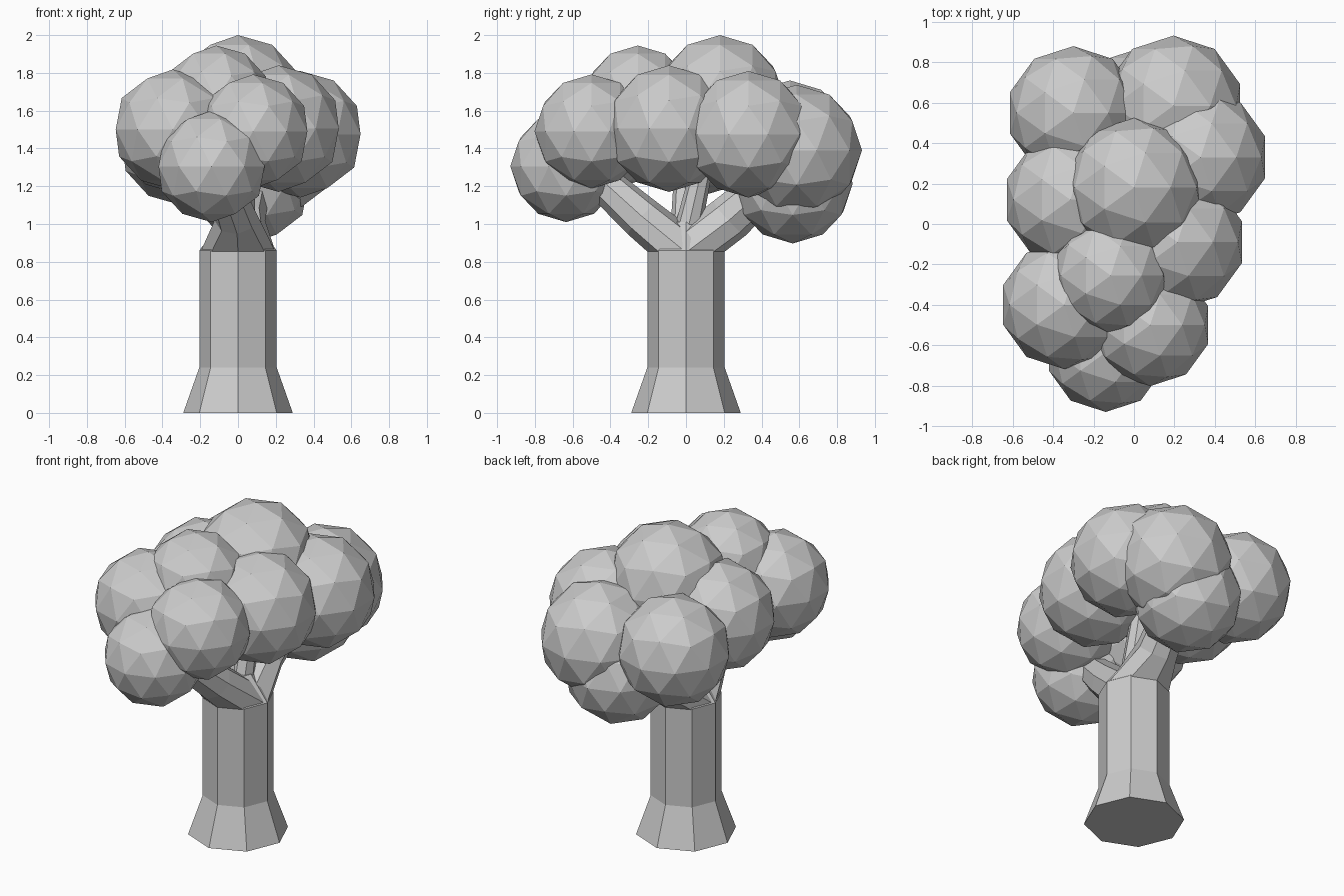
import bpy, bmesh, math
from mathutils import Vector

if "Cube" in bpy.data.objects:
    bpy.data.objects.remove(bpy.data.objects["Cube"])


def loft(name, rings, sides=8):
    """Tapered tube; each ring is (centre, radius, normal)."""
    bm = bmesh.new()
    loops = []
    for centre, radius, normal in rings:
        q = Vector((0, 0, 1)).rotation_difference(Vector(normal).normalized())
        loops.append([bm.verts.new(Vector(centre) + q @ Vector((
            radius * math.cos(math.tau * i / sides),
            radius * math.sin(math.tau * i / sides), 0))) for i in range(sides)])
    for a, b in zip(loops, loops[1:]):
        for i in range(sides):
            j = (i + 1) % sides
            bm.faces.new((a[i], a[j], b[j], b[i]))
    bm.faces.new(loops[0][::-1])
    bm.faces.new(loops[-1])
    bmesh.ops.recalc_face_normals(bm, faces=bm.faces)
    me = bpy.data.meshes.new(name)
    bm.to_mesh(me)
    bm.free()
    ob = bpy.data.objects.new(name, me)
    bpy.context.collection.objects.link(ob)
    return ob


UP = (0, 0, 1)

# Trunk with flared foot and a tapering crotch
loft("trunk", [((0, 0, 0), 0.29, UP), ((0, 0, 0.24), 0.205, UP),
               ((0, 0, 0.86), 0.205, UP), ((0, 0, 1.01), 0.09, UP)])

# Two main limbs, splitting to front and back
loft("front_limb", [((0, 0, 0.85), 0.2, UP),
                    ((-0.01, -0.23, 1.03), 0.115, (-0.1, -0.7, 0.65)),
                    ((-0.1, -0.5, 1.27), 0.09, (-0.2, -0.7, 0.65))])
loft("back_limb", [((0, 0, 0.85), 0.2, UP),
                   ((0.02, 0.23, 1.03), 0.125, (0.1, 0.7, 0.65)),
                   ((0.08, 0.5, 1.27), 0.1, (0.15, 0.7, 0.65))])

# Thin upper branches
loft("left_branch", [((0, -0.01, 0.93), 0.075, UP), ((-0.25, 0.0, 1.4), 0.055, (-0.5, 0, 0.85))])
loft("centre_branch", [((0.02, 0.0, 0.93), 0.075, UP), ((0.03, 0.12, 1.45), 0.05, (0, 0.25, 0.95))])

# Leaf clumps: x, y, z, radius
CLUMPS = [
    (0.0, 0.18, 1.655, 0.345),     # crown
    (-0.115, -0.255, 1.655, 0.29),
    (-0.30, 0.55, 1.43, 0.33),     # back left
    (0.195, 0.585, 1.39, 0.347),   # back right
    (0.33, 0.33, 1.475, 0.335),    # right side
    (0.215, -0.09, 1.505, 0.335),
    (-0.315, 0.12, 1.49, 0.33),    # left side
    (-0.345, -0.40, 1.50, 0.318),
    (0.08, -0.50, 1.49, 0.302),    # front
    (-0.14, -0.635, 1.305, 0.295),
    (0.07, 0.565, 1.215, 0.318),   # low back
]
for i, (x, y, z, r) in enumerate(CLUMPS):
    bpy.ops.mesh.primitive_ico_sphere_add(subdivisions=2, radius=r, location=(x, y, z))
    bpy.context.object.name = f"leaf_clump_{i + 1}"
